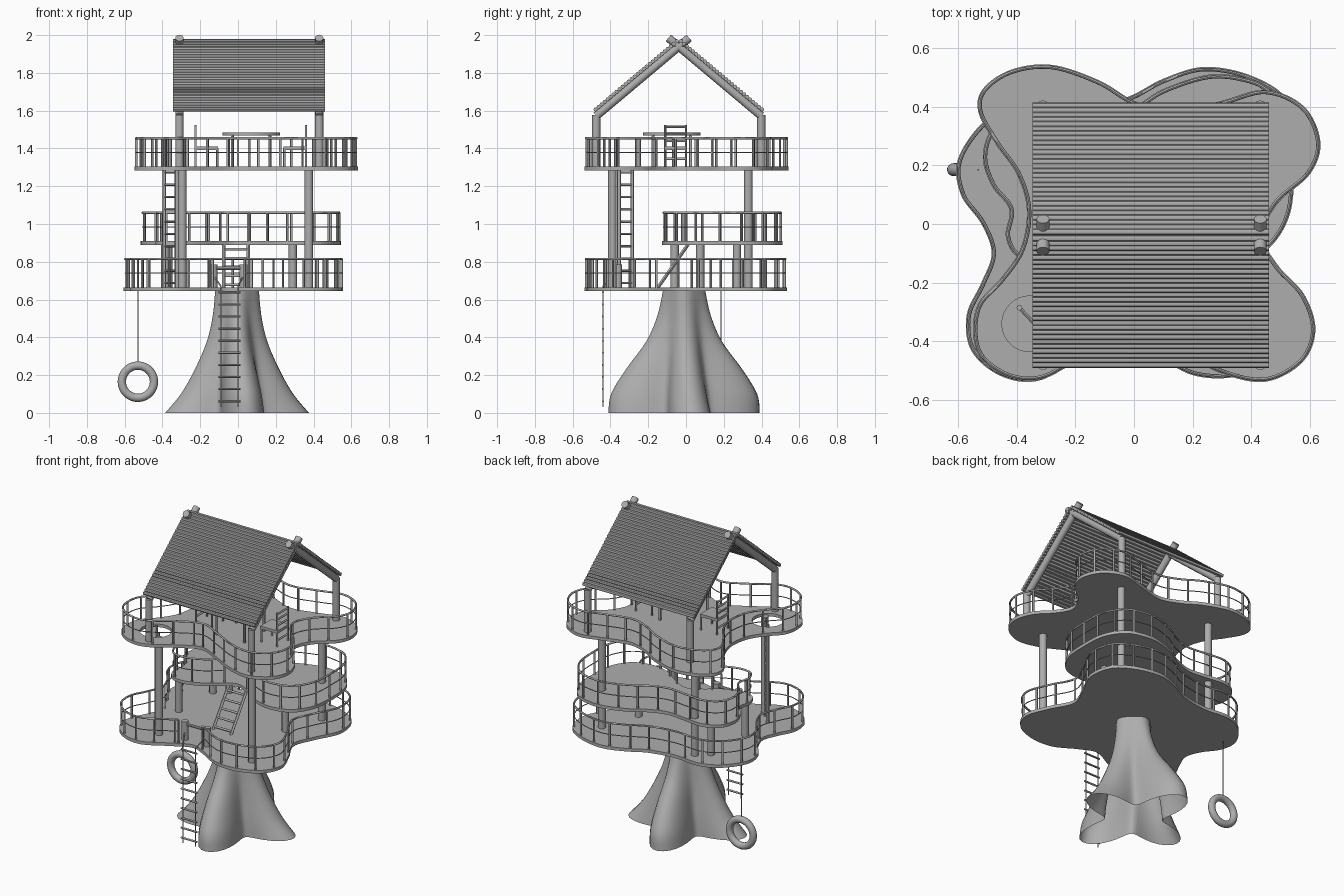
import bpy, bmesh, math
from mathutils import Vector

cube = bpy.data.objects.get("Cube")
if cube:
    bpy.data.objects.remove(cube)

GREY = (0.42, 0.42, 0.42, 1)
grey = bpy.data.materials.new("plain grey")
grey.use_nodes = True
grey.diffuse_color = GREY
grey.node_tree.nodes["Principled BSDF"].inputs["Base Color"].default_value = GREY


def select(ob):
    bpy.ops.object.select_all(action='DESELECT')
    ob.select_set(True)
    bpy.context.view_layer.objects.active = ob


def finish(ob, smooth=True):
    if not ob.data.materials:
        ob.data.materials.append(grey)
    select(ob)
    if smooth:
        bpy.ops.object.shade_smooth_by_angle(angle=math.radians(45))
    return ob


def add(name, data):
    ob = bpy.data.objects.new(name, data)
    bpy.context.collection.objects.link(ob)
    return ob


def from_bmesh(name, bm):
    bmesh.ops.recalc_face_normals(bm, faces=bm.faces)
    me = bpy.data.meshes.new(name)
    bm.to_mesh(me)
    bm.free()
    return finish(add(name, me))


def rods(name, paths, radius, closed=False, resolution=2):
    """Round bars along any number of point paths, as one mesh."""
    cu = bpy.data.curves.new(name, 'CURVE')
    cu.dimensions = '3D'
    cu.bevel_depth, cu.bevel_resolution, cu.use_fill_caps = radius, resolution, True
    for path in paths:
        sp = cu.splines.new('POLY')
        sp.points.add(len(path) - 1)
        for p, co in zip(sp.points, path):
            p.co = (*co, 1)
        sp.use_cyclic_u = closed
    ob = add(name, cu)
    select(ob)
    bpy.ops.object.convert(target='MESH')
    return finish(bpy.context.view_layer.objects.active)


def smooth_path(points, closed, steps=8):
    """Catmull-Rom samples through the points."""
    pts = [Vector(p) for p in points]
    n = len(pts)
    pick = (lambda i: pts[i % n]) if closed else (lambda i: pts[max(0, min(n - 1, i))])
    out = []
    for i in range(n if closed else n - 1):
        a, b, c, d = (pick(i + k) for k in (-1, 0, 1, 2))
        for s in range(steps):
            t = s / steps
            out.append((b * 2 + (c - a) * t + (a * 2 - b * 5 + c * 4 - d) * t * t
                        + (b * 3 - a - c * 3 + d) * t ** 3) / 2)
    return out if closed else out + [pts[-1]]


def upright(x, y, z0, z1):
    return [(x, y, z0), (x, y, z1)]


SLAB = 0.02


def platform(name, outline, z):
    bm = bmesh.new()
    face = bm.faces.new([bm.verts.new((p.x, p.y, z)) for p in outline])
    ext = bmesh.ops.extrude_face_region(bm, geom=[face])
    bmesh.ops.translate(bm, vec=(0, 0, SLAB),
                        verts=[v for v in ext['geom'] if isinstance(v, bmesh.types.BMVert)])
    return from_bmesh(name, bm)


def railing(name, outline, z, gap):
    """Posts with a top and a middle rail, open around the first outline point."""
    n = len(outline)
    line = []
    for i, p in enumerate(outline):
        t = (outline[(i + 1) % n] - outline[i - 1]).normalized()
        line.append(p + Vector((-t.y, t.x)) * 0.009)
    line = [p for p in line if (p - outline[0]).length >= gap]
    closed = gap == 0
    for part, h, r in (("top_rail", 0.15, 0.006), ("middle_rail", 0.075, 0.003)):
        rods(f"{name}_{part}", [[(p.x, p.y, z + h) for p in line]], r, closed)
    posts, run = [line[0]], 0
    for a, b in zip(line, line[1:]):
        run += (b - a).length
        if run > 0.11:
            posts.append(b)
            run = 0
    if not closed:
        posts.append(line[-1])
    rods(f"{name}_posts", [upright(p.x, p.y, z, z + 0.15) for p in posts], 0.0065)


# Trunk: four flared roots blending into a round stem
PROFILE = [(0, .385, .405, .17), (.1, .30, .39, .16), (.23, .225, .31, .14), (.38, .16, .2, .12),
           (.52, .128, .14, .105), (.66, .115, .11, .10)]
SIDES = 72
bm = bmesh.new()
rings = []
for z, rx, ry, valley in smooth_path(PROFILE, False, 5):
    ring = []
    for k in range(SIDES):
        a = math.tau * k / SIDES
        tip = rx * math.cos(a) ** 2 + ry * math.sin(a) ** 2
        r = valley + (tip - valley) * (0.5 + 0.5 * math.cos(4 * a)) ** 1.1
        b = a + 0.15 * (1 - z / 0.66)
        ring.append(bm.verts.new((r * math.cos(b) - 0.005, r * math.sin(b) - 0.01, z)))
    rings.append(ring)
for lo, hi in zip(rings, rings[1:]):
    for k in range(SIDES):
        j = (k + 1) % SIDES
        bm.faces.new((lo[k], lo[j], hi[j], hi[k]))
from_bmesh("trunk", bm)

# Platforms, each a lobed outline running anticlockwise from its front opening
LOWER = [(-.05, -.40), (.06, -.44), (.2, -.515), (.35, -.52), (.49, -.46), (.55, -.34), (.5, -.19),
         (.43, -.04), (.48, .1), (.555, .26), (.525, .42), (.4, .505), (.24, .535), (.1, .495),
         (-.03, .43), (-.2, .4), (-.38, .41), (-.51, .35), (-.6, .22), (-.59, .1), (-.52, 0),
         (-.485, -.1), (-.52, -.2), (-.57, -.31), (-.555, -.43), (-.46, -.515), (-.33, -.535), (-.18, -.46)]
MIDDLE = [(-.01, .02), (.1, -.03), (.2, -.1), (.32, -.127), (.45, -.09), (.53, .03), (.545, .2),
          (.53, .35), (.46, .46), (.37, .5), (.25, .508), (.1, .46), (0, .4), (-.12, .36),
          (-.25, .37), (-.38, .38), (-.48, .33), (-.515, .23), (-.485, .13), (-.425, .05),
          (-.437, -.04), (-.4, -.11), (-.31, -.127), (-.2, -.09), (-.1, -.02)]
UPPER = [(0, -.37), (.14, -.43), (.3, -.51), (.45, -.537), (.575, -.47), (.618, -.36), (.58, -.24),
         (.49, -.14), (.44, -.04), (.49, .07), (.6, .17), (.635, .28), (.58, .4), (.45, .457),
         (.3, .42), (.13, .38), (0, .42), (-.12, .49), (-.28, .542), (-.42, .525), (-.515, .46),
         (-.53, .38), (-.47, .27), (-.4, .17), (-.365, .05), (-.385, -.08), (-.45, -.18),
         (-.53, -.27), (-.548, -.37), (-.52, -.46), (-.42, -.525), (-.3, -.525), (-.14, -.43)]
floors = {}
for level, points, z, gap in (("lower", LOWER, .645, .085), ("middle", MIDDLE, .89, .075), ("upper", UPPER, 1.284, 0)):
    outline = smooth_path(points, True)
    floors[level] = platform(level + "_platform", outline, z)
    railing(level + "_railing", outline, z + SLAB, gap)

# Round hatch in the upper platform
bpy.ops.mesh.primitive_cylinder_add(vertices=32, radius=0.095, depth=0.2, location=(-.355, -.34, 1.3))
cutter = bpy.context.object
cutter.hide_render = True
floor = floors["upper"]
mod = floor.modifiers.new("hatch", 'BOOLEAN')
mod.operation, mod.object = 'DIFFERENCE', cutter
select(floor)
bpy.ops.object.modifier_apply(modifier=mod.name)
bpy.data.objects.remove(cutter)

# Platform supports
rods("tall_supports", [upright(x, y, .655, 1.295) for x in (-.295, .375) for y in (-.39, .33)],
     0.023, resolution=4)
rods("short_supports", [upright(x, y, .655, .9) for x, y in ((.29, .075), (-.385, -.06), (-.37, .27))],
     0.022, resolution=4)

# Roof frame: posts and rafters that cross at the ridge
RIDGE, EAVE, PITCH = -0.038, 0.437, 0.84
frame = []
for x in (-.31, .43):
    for s in (-1, 1):
        y = RIDGE + s * EAVE
        frame.append([(x, y, 1.29), (x, y, 1.578)])
        frame.append([(x, y, 1.939 - PITCH * EAVE), (x, RIDGE - s * .055, 1.939 + PITCH * .055)])
rods("roof_frame", frame, 0.022, resolution=4)

# Roof covering: thin logs laid side by side
LOGS = 28
logs = []
for s in (-1, 1):
    for i in range(LOGS):
        d = 0.011 + (EAVE - 0.007) * i / (LOGS - 1)
        y, z = RIDGE + s * d, 1.977 - PITCH * d
        logs.append([(-.345, y, z), (.46, y, z)])
rods("roof_logs", logs, 0.0108)


def ladder(name, left, right, count, rail, rung, overhang=0.0):
    """Two straight rails from bottom to top with evenly spaced rungs."""
    (l0, l1), (r0, r1) = [[Vector(p) for p in side] for side in (left, right)]
    rods(name + "_rails", [[l0, l1], [r0, r1]], rail)
    bars = []
    for i in range(count):
        t = (i + 0.5) / count
        a, b = l0.lerp(l1, t), r0.lerp(r1, t)
        o = (b - a).normalized() * overhang
        bars.append([a - o, b + o])
    rods(name + "_rungs", bars, rung)


# Ladders: rope ladder to the ground, sloping steps, tall ladder through the hatch
ladder("rope_ladder", upright(-.09, -.44, .03, .67), upright(0, -.44, .03, .67), 10, 0.003, 0.006, 0.012)
ladder("steps", [(-.075, -.155, .655), (-.075, .01, .89)], [(.055, -.155, .655), (.055, .01, .89)], 5, 0.009, 0.007)
ladder("tall_ladder", upright(-.39, -.285, .655, 1.305), upright(-.325, -.355, .655, 1.305), 10, 0.01, 0.006)

# Gate at the rope ladder
rods("gate_posts", [upright(x, -.36, .655, .785) for x in (-.13, .03)], 0.021, resolution=4)
rods("gate_bar", [[(-.13, -.36, .765), (.03, -.36, .765)]], 0.009)
rods("gate_ropes", [[(-.09, -.44, .67), (-.125, -.37, .72)], [(0, -.44, .67), (.025, -.37, .72)]], 0.004)

# Tyre swing
bpy.ops.mesh.primitive_torus_add(major_radius=0.085, minor_radius=0.022, major_segments=48, minor_segments=16,
                                 location=(-.53, .185, .165), rotation=(math.pi / 2, 0, 0))
tyre = bpy.context.object
tyre.name = "tyre"
finish(tyre)
rods("tyre_rope", [upright(-.53, .185, .265, .672)], 0.003)

# Table
TABLE, FLOOR = Vector((.07, -.075)), 1.3
bpy.ops.mesh.primitive_cylinder_add(vertices=40, radius=0.153, depth=0.016, location=(*TABLE, 1.476))
top = bpy.context.object
top.name = "table_top"
finish(top)
rods("table_legs", [upright(TABLE.x + sx * .1, TABLE.y + sy * .1, FLOOR, 1.475)
                    for sx in (-1, 1) for sy in (-1, 1)], 0.008)


# Chairs facing the table from both ends
def chair(name, back_x, s):
    front_x, y0, y1 = back_x + s * .115, -.11, 0
    bars = [upright(back_x, y, FLOOR, 1.525) for y in (y0, y1)]
    bars += [upright(front_x, y, FLOOR, 1.4) for y in (y0, y1)]
    bars += [[(back_x, y0, z), (back_x, y1, z)] for z in (1.345, 1.44, 1.48, 1.515)]
    rods(name + "_frame", bars, 0.006)
    bpy.ops.mesh.primitive_cube_add(size=1, location=((back_x + front_x) / 2, (y0 + y1) / 2, 1.4))
    seat = bpy.context.object
    seat.name = name + "_seat"
    seat.scale = (.125, .12, .018)
    finish(seat, False)


chair("right_chair", -.225, 1)
chair("left_chair", .36, -1)
